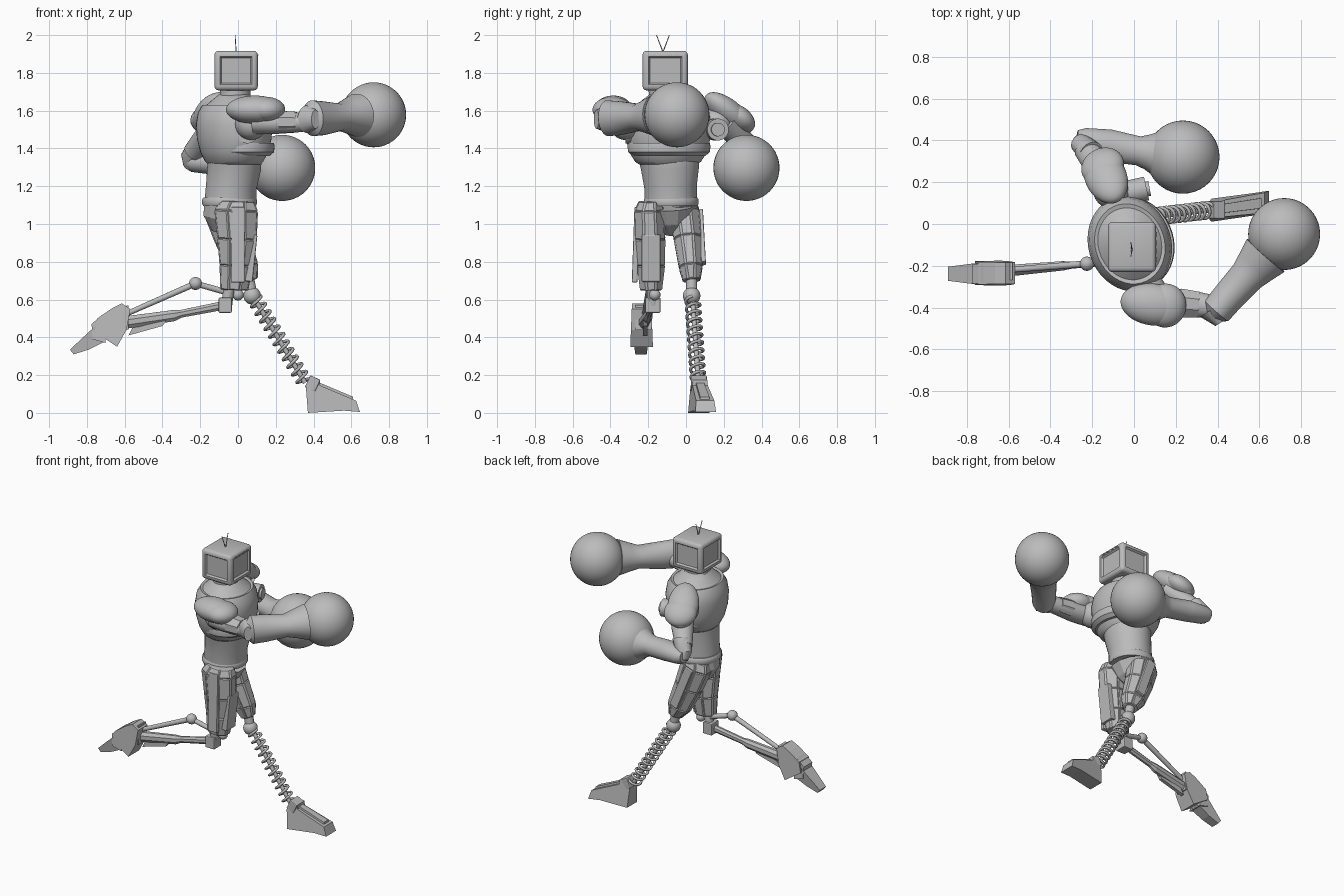
import bpy, bmesh, math
from mathutils import Vector, Matrix

if "Cube" in bpy.data.objects:
    bpy.data.objects.remove(bpy.data.objects["Cube"])

V = Vector
X, Y, Z = V((1, 0, 0)), V((0, 1, 0)), V((0, 0, 1))
SHADE = 0.5
grey = bpy.data.materials.new("plain grey")
grey.use_nodes = True
grey.diffuse_color = (SHADE, SHADE, SHADE, 1)
grey.node_tree.nodes["Principled BSDF"].inputs["Base Color"].default_value = grey.diffuse_color


def finish(name, bm, smooth=False, bevel=0):
    bmesh.ops.recalc_face_normals(bm, faces=bm.faces)
    mesh = bpy.data.meshes.new(name)
    bm.to_mesh(mesh)
    bm.free()
    mesh.materials.append(grey)
    ob = bpy.data.objects.new(name, mesh)
    bpy.context.collection.objects.link(ob)
    if bevel:
        mod = ob.modifiers.new("soft edges", "BEVEL")
        mod.width, mod.segments = bevel, 2
    if smooth:
        bpy.ops.object.select_all(action="DESELECT")
        ob.select_set(True)
        bpy.context.view_layer.objects.active = ob
        bpy.ops.object.shade_smooth_by_angle(angle=math.radians(38))
    return ob


def loft(name, rows, u=None, n=24, smooth=True, inset=0):
    """Skin elliptical rings (x, y, z, width, height) along a path."""
    bm = bmesh.new()
    w = (V(rows[-1][:3]) - V(rows[0][:3])).normalized()
    u = u or w.cross(Z)
    u = (u - w * u.dot(w)).normalized()
    v = w.cross(u)
    rings = []
    for x, y, z, a, b in rows:
        angles = [math.tau * (i + 0.5) / n for i in range(n)]
        rings.append([bm.verts.new(V((x, y, z)) + u * a * math.cos(t) + v * b * math.sin(t)) for t in angles])
    sides = [bm.faces.new((p[i], p[(i + 1) % n], q[(i + 1) % n], q[i]))
             for p, q in zip(rings, rings[1:]) for i in range(n)]
    bm.faces.new(rings[0])
    bm.faces.new(rings[-1])
    bmesh.ops.recalc_face_normals(bm, faces=bm.faces)
    if inset:
        bmesh.ops.inset_individual(bm, faces=sides, thickness=inset, depth=inset * 0.6)
    return finish(name, bm, smooth)


def rod(name, a, b, r, r2=None, n=12):
    r2 = r2 or r
    u = X if abs((V(b) - V(a)).normalized().z) > 0.9 else None
    return loft(name, [(*a, r, r), (*b, r2, r2)], u, n)


def ball(name, c, size, turn=Matrix()):
    bm = bmesh.new()
    bmesh.ops.create_uvsphere(bm, u_segments=40, v_segments=24, radius=1)
    s = V(size) if isinstance(size, tuple) else V((size,) * 3)
    bm.transform(Matrix.Translation(c) @ turn @ Matrix.Diagonal(s).to_4x4())
    return finish(name, bm, True)


def box(name, c, size, turn=Matrix(), bevel=0.006):
    bm = bmesh.new()
    bmesh.ops.create_cube(bm, size=1)
    bm.transform(Matrix.Translation(c) @ turn @ Matrix.Diagonal(V(size)).to_4x4())
    return finish(name, bm, False, bevel)


def slab(name, outline, y, half, taper=1.0, skew=0.0):
    """Extrude an x-z outline sideways; taper narrows it with height, skew yaws it."""
    bm = bmesh.new()
    low = min(p[1] for p in outline)
    span = max(p[1] for p in outline) - low
    layers = []
    for side in (-1, 1):
        layers.append([bm.verts.new((x, y + skew * (x - outline[0][0])
                                     + side * half * (1 + (taper - 1) * (z - low) / span), z))
                       for x, z in outline])
    p, q = layers
    n = len(outline)
    for i in range(n):
        bm.faces.new((p[i], p[(i + 1) % n], q[(i + 1) % n], q[i]))
    bm.faces.new(p)
    bm.faces.new(q)
    return finish(name, bm)


def rotated(axis, degrees):
    return Matrix.Rotation(math.radians(degrees), 4, axis)


# Head: a rounded box with framed side panels and a screen
bm = bmesh.new()
bmesh.ops.create_cube(bm, size=1)
bm.transform(Matrix.Translation((-0.01, -0.11, 1.812)) @ Matrix.Diagonal((0.23, 0.24, 0.21, 1)))
bmesh.ops.bevel(bm, geom=bm.edges[:], offset=0.022, segments=3, affect="EDGES", profile=0.5)
panels = [f for f in bm.faces if f.calc_area() > 0.02 and abs(f.normal.z) < 0.5]
bmesh.ops.inset_individual(bm, faces=panels, thickness=0.012, depth=0)
bmesh.ops.inset_individual(bm, faces=panels, thickness=0.012, depth=-0.012)
finish("head", bm, True)
for i in range(4):
    box("screen_vent", (0.105, -0.17 + i * 0.04, 1.895), (0.008, 0.024, 0.007), bevel=0)
for side in (-1, 1):
    rod("antenna", (-0.01, -0.122, 1.91), (-0.015, -0.122 + side * 0.034, 2.0), 0.003, 0.002, 6)

# Torso: chest twisted towards its left, waist and pelvis below
twist = V((math.cos(0.35), math.sin(0.35), 0))
cx, cy = -0.02, -0.095
loft("neck", [(-0.015, -0.11, 1.6, 0.1, 0.1), (-0.015, -0.11, 1.67, 0.08, 0.085),
              (-0.015, -0.11, 1.72, 0.082, 0.09)], X)
chest = [(1.315, .135, .155), (1.33, .15, .178), (1.38, .175, .21), (1.45, .193, .228), (1.53, .198, .232),
         (1.59, .188, .222), (1.63, .165, .195), (1.625, .15, .175), (1.66, .11, .135), (1.685, .08, .1)]
loft("chest", [(cx, cy, z, a, b) for z, a, b in chest], twist, 40)
loft("chest_rim", [(0.0, -0.09, z, a, b) for z, a, b in
                   ((1.36, .162, .195), (1.38, .186, .22), (1.41, .19, .224), (1.43, .186, .22))], twist, 40)
loft("waist", [(-0.04, -0.08, 1.11, .138, .138), (-0.035, -0.082, 1.2, .135, .14),
               (-0.02, -0.085, 1.3, .143, .155), (-0.02, -0.09, 1.34, .145, .16)], X, 32)
loft("belt", [(-0.045, -0.078, z, r, r) for z, r in ((1.095, .14), (1.105, .145), (1.13, .145), (1.14, .138))], X, 32)
loft("pelvis", [(-0.045, -0.078, 1.1, .14, .138), (-0.07, -0.075, 1.02, .12, .11),
                (-0.08, -0.07, 0.95, .06, .045)], X, 12, False)

# Shoulders: sockets and overlapping pads
ball("right_shoulder_joint", (0.07, -0.32, 1.53), 0.085)
ball("left_shoulder_joint", (-0.11, 0.16, 1.53), 0.085)
for r, d in ((0.058, 0.0), (0.036, 0.015)):
    rod("right_shoulder_socket", (0.05, -0.25, 1.485), (0.05, -0.32 - d, 1.485), r, n=24)
    rod("left_shoulder_socket", (-0.03, 0.15, 1.5), (0.06 + d, 0.17, 1.5), r, n=24)
ball("right_shoulder_pad", (0.09, -0.385, 1.605), (0.155, 0.1, 0.075), rotated("Z", -8))
ball("right_pad_cap", (0.15, -0.39, 1.605), (0.1, 0.105, 0.068), rotated("Z", -8))
slope = rotated("Z", 25) @ rotated("X", -38)
ball("left_shoulder_pad", (-0.135, 0.225, 1.585), (0.1, 0.16, 0.07), slope)
ball("left_pad_cap", (-0.15, 0.275, 1.56), (0.105, 0.1, 0.062), slope)

# Right arm, punching forwards
loft("right_upper_arm", [(0.08, -0.36, 1.54, .075, .065), (0.18, -0.375, 1.535, .07, .06),
                         (0.3, -0.385, 1.535, .062, .052), (0.4, -0.4, 1.55, .055, .055)])
loft("right_arm_band", [(0.22, -0.378, 1.54, .075, .064), (0.31, -0.386, 1.54, .067, .058)], n=8, smooth=False)
loft("right_forearm", [(0.375, -0.44, 1.555, .04, .06), (0.395, -0.415, 1.56, .075, .095),
                       (0.45, -0.35, 1.56, .078, .09), (0.54, -0.25, 1.565, .085, .072),
                       (0.58, -0.205, 1.57, .1, .09), (0.63, -0.15, 1.575, .12, .115)], n=32)
loft("right_elbow", [(0.41, -0.475, 1.555, .025, .05), (0.37, -0.41, 1.555, .065, .075)], n=16)
ball("right_fist", (0.718, -0.048, 1.578), 0.172)

# Left arm, bent at the waist
loft("left_upper_arm", [(-0.11, 0.2, 1.54, .08, .065), (-0.17, 0.28, 1.46, .07, .06),
                        (-0.235, 0.36, 1.38, .055, .055)])
loft("left_elbow", [(-0.205, 0.34, 1.42, .06, .055), (-0.255, 0.385, 1.35, .05, .05),
                    (-0.26, 0.4, 1.3, .03, .035)], n=16)
loft("left_forearm", [(-0.275, 0.405, 1.335, .045, .04), (-0.24, 0.395, 1.33, .065, .055),
                      (-0.12, 0.375, 1.325, .078, .065), (0.02, 0.35, 1.31, .07, .065),
                      (0.065, 0.345, 1.305, .085, .085), (0.13, 0.335, 1.3, .12, .12)], n=32)
ball("left_fist", (0.234, 0.32, 1.297), 0.175)

# Right leg: faceted armour thigh
loft("right_thigh", [(0.0, -0.19, 1.12, .09, .06), (-0.01, -0.195, 1.07, .12, .08),
                     (-0.005, -0.19, 0.92, .108, .082), (-0.01, -0.185, 0.78, .09, .075),
                     (-0.02, -0.185, 0.65, .075, .058)], X, 8, False, 0.008)
box("right_thigh_plate", (0.0, -0.265, 0.89), (0.07, 0.03, 0.4), rotated("X", -2))
box("right_knee_guard", (0.07, -0.185, 0.82), (0.04, 0.1, 0.25), rotated("Y", 6))
rod("right_knee_shaft", (-0.045, -0.18, 0.68), (-0.06, -0.175, 0.57), 0.03)
box("right_knee", (-0.068, -0.175, 0.57), (0.07, 0.08, 0.08))
ball("right_knee_ball", (0.0, -0.165, 0.625), 0.03)

# Right shin: twin struts reaching back
ball("right_strut_joint", (-0.225, -0.19, 0.685), 0.034)
rod("right_upper_strut", (-0.03, -0.17, 0.63), (-0.225, -0.19, 0.685), 0.016)
rod("right_rear_strut", (-0.225, -0.19, 0.685), (-0.6, -0.22, 0.52), 0.017, 0.014)
loft("right_shin", [(-0.07, -0.178, 0.57, .018, .025), (-0.3, -0.197, 0.525, .018, .022),
                    (-0.34, -0.2, 0.515, .024, .032), (-0.62, -0.225, 0.475, .03, .036)], n=8, smooth=False)
slab("right_shin_blade", [(-0.58, 0.41), (-0.56, 0.45), (-0.38, 0.49), (-0.4, 0.46)], -0.215, 0.012)

# Right foot, trailing
slab("right_heel", [(-.57, .55), (-.615, .58), (-.665, .555), (-.745, .50), (-.76, .43), (-.64, .35), (-.59, .44)],
     -0.235, 0.06, 0.85)
slab("right_ankle", [(-.58, .57), (-.63, .555), (-.64, .45), (-.58, .44)], -0.225, 0.042)
slab("right_instep", [(-.72, .52), (-.775, .47), (-.77, .39), (-.70, .37)], -0.238, 0.05, 0.9)
slab("right_toe", [(-.755, .46), (-.82, .40), (-.89, .335), (-.87, .31), (-.79, .335), (-.70, .38)],
     -0.238, 0.03, 1.7)

# Left leg: faceted thigh leaning forwards
loft("left_thigh", [(-0.07, -0.01, 1.12, .1, .06), (-0.075, -0.008, 1.06, .105, .082),
                    (-0.03, 0.01, 0.92, .095, .075), (0.03, 0.025, 0.77, .08, .062),
                    (0.06, 0.03, 0.7, .045, .045)], X, 8, False, 0.008)
box("left_thigh_plate", (-0.025, 0.085, 0.93), (0.06, 0.025, 0.3), rotated("Y", -21) @ rotated("X", 3))
rod("left_knee_shaft", (0.055, 0.03, 0.72), (0.075, 0.03, 0.62), 0.03)
ball("left_knee_ball", (0.075, 0.03, 0.62), 0.046)

# Left shin: coil spring around a thin rod
top, base = V((0.09, 0.035, 0.6)), V((0.355, 0.066, 0.16))
rod("spring_core", top, base, 0.013)
axis = (base - top).normalized()
u = axis.cross(Y).normalized()
v = axis.cross(u)
steps, turns = 200, 11
curve = bpy.data.curves.new("spring", "CURVE")
curve.dimensions = "3D"
curve.bevel_depth, curve.bevel_resolution = 0.0085, 1
path = curve.splines.new("POLY")
path.points.add(steps)
for i, point in enumerate(path.points):
    t = i / steps
    a = t * turns * math.tau
    point.co = (*(top.lerp(base, t) + 0.037 * (u * math.cos(a) + v * math.sin(a))), 1)
curve.materials.append(grey)
spring = bpy.data.objects.new("spring", curve)
bpy.context.collection.objects.link(spring)
bpy.ops.object.select_all(action="DESELECT")
spring.select_set(True)
bpy.context.view_layer.objects.active = spring
bpy.ops.object.convert(target="MESH")

# Left foot, planted
slab("left_foot", [(.37, 0), (.36, .13), (.39, .19), (.435, .175), (.435, .145), (.625, .065), (.645, 0.005),
                   (.56, 0.012)], 0.066, 0.055, 0.65, 0.14)
slab("left_foot_ridge", [(.42, .1), (.42, .165), (.61, .085), (.61, .05)], 0.073, 0.026, 0.8, 0.14)
box("left_ankle", (0.395, 0.068, 0.155), (0.06, 0.085, 0.07), rotated("Y", 25))
